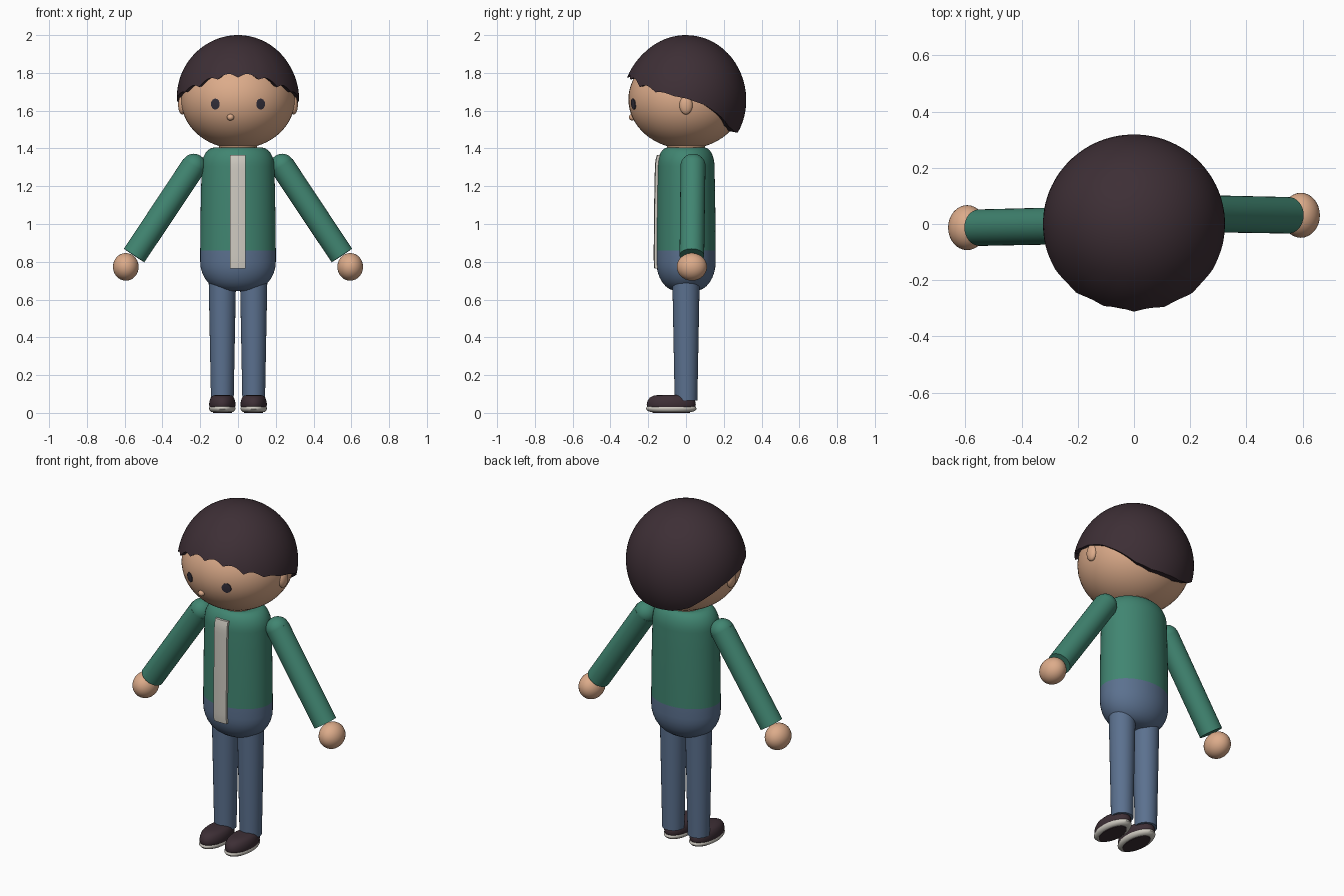
import bpy, bmesh, math
from mathutils import Vector

if "Cube" in bpy.data.objects:
    bpy.data.objects.remove(bpy.data.objects["Cube"])


def material(name, rgb):
    m = bpy.data.materials.new(name)
    m.diffuse_color = (*rgb, 1)
    m.use_nodes = True
    m.node_tree.nodes["Principled BSDF"].inputs["Base Color"].default_value = m.diffuse_color
    return m


SKIN = material("skin", (0.72, 0.41, 0.255))
HAIR = material("dark_brown", (0.047, 0.028, 0.036))
GREEN = material("green_knit", (0.052, 0.235, 0.165))
DENIM = material("denim_blue", (0.105, 0.165, 0.275))
GREY = material("light_grey", (0.62, 0.59, 0.53))
EYE = material("eye_dark", (0.035, 0.03, 0.045))


def finish(name, bm, *mats):
    bmesh.ops.recalc_face_normals(bm, faces=bm.faces)
    me = bpy.data.meshes.new(name)
    bm.to_mesh(me)
    bm.free()
    ob = bpy.data.objects.new(name, me)
    bpy.context.collection.objects.link(ob)
    for m in mats:
        me.materials.append(m)
    bpy.ops.object.select_all(action='DESELECT')
    bpy.context.view_layer.objects.active = ob
    ob.select_set(True)
    bpy.ops.object.shade_smooth_by_angle(angle=math.radians(40))
    return ob


def ball(name, centre, radii, mat, seg=32, rings=20):
    bm = bmesh.new()
    bmesh.ops.create_uvsphere(bm, u_segments=seg, v_segments=rings, radius=1)
    for v in bm.verts:
        v.co = Vector(c + r * k for c, r, k in zip(centre, radii, v.co))
    return finish(name, bm, mat)


def skin_rings(bm, rings, cap_start=True, cap_end=True):
    """Join closed loops of points into a surface."""
    loops = [[bm.verts.new(p) for p in ring] for ring in rings]
    n = len(loops[0])
    for a, b in zip(loops, loops[1:]):
        for i in range(n):
            j = (i + 1) % n
            bm.faces.new((a[i], a[j], b[j], b[i]))
    if cap_start:
        bm.faces.new(loops[0])
    if cap_end:
        bm.faces.new(loops[-1])
    return loops


def turned(name, cx, cy, rx, ry, profile, *mats, seg=40):
    """Elliptical lathe: profile holds (scale, z)."""
    bm = bmesh.new()
    angles = [2 * math.pi * i / seg for i in range(seg)]
    skin_rings(bm, [[(cx + rx * s * math.cos(a), cy + ry * s * math.sin(a), z)
                     for a in angles] for s, z in profile])
    return finish(name, bm, *mats)


def limb(name, start, end, r0, r1, mat):
    a, b = Vector(start), Vector(end)
    rot = (b - a).to_track_quat('Z', 'Y')
    bm = bmesh.new()
    skin_rings(bm, [[p + rot @ Vector((r * math.cos(t), r * math.sin(t), 0))
                     for t in (2 * math.pi * i / 32 for i in range(32))]
                    for p, r in ((a, r0), (b, r1))])
    return finish(name, bm, mat)


def lerp_table(table, x):
    for (x0, y0), (x1, y1) in zip(table, table[1:]):
        if x <= x1:
            return y0 + (y1 - y0) * (x - x0) / (x1 - x0)
    return table[-1][1]


# Head, ears, nose
HC, HR = (0, 0, 1.66), (0.302, 0.305, 0.262)
ball("head", HC, HR, SKIN, 48, 32)
for side, word in ((-1, "left"), (1, "right")):
    ball(word + "_ear", (side * 0.295, 0, 1.63), (0.022, 0.035, 0.05), SKIN)
ball("nose", (-0.04, -0.285, 1.565), (0.019, 0.017, 0.017), SKIN, 16, 10)

# Eyes: thin oval plates that follow the face
for side, word in ((-1, "left"), (1, "right")):
    bm = bmesh.new()
    rings = []
    for s in (1.0, 0.66, 0.33):
        ring = []
        for i in range(20):
            t = 2 * math.pi * i / 20
            x = side * 0.12 + 0.023 * s * math.cos(t)
            z = 1.635 + 0.029 * s * math.sin(t)
            y = -HR[1] * math.sqrt(1 - (x / HR[0]) ** 2 - ((z - HC[2]) / HR[2]) ** 2)
            ring.append((x, y - 0.004, z))
        rings.append(ring)
    rings.insert(0, [(x, y + 0.008, z) for x, y, z in rings[0]])
    skin_rings(bm, rings)
    finish(word + "_eye", bm, EYE)

# Hair: cap with a scalloped fringe in front and a low nape
HEM = [(0, 1.775), (20, 1.765), (40, 1.725), (65, 1.69), (90, 1.665),
       (108, 1.63), (125, 1.575), (142, 1.515), (160, 1.487), (180, 1.483)]
N, ROWS = 144, 22
bm = bmesh.new()
grid = [[] for _ in range(ROWS + 1)]
for i in range(N):
    phi = 2 * math.pi * i / N
    deg = math.degrees(min(phi, 2 * math.pi - phi))
    front = max(0, 1 - deg / 85)
    hem = lerp_table(HEM, deg) + 0.024 * min(1, front * 2) * abs(math.sin(9 * phi))
    low = math.acos((hem - 1.66) / 0.34)
    for r in range(ROWS):
        th = low * (1 - r / ROWS)
        flare = 1 + 0.035 * front * max(0, 1 - r / 9)
        lump = 1 + 0.012 * math.sin(3 * phi + 0.6) * math.sin(th) * math.sin(2 * th)
        k = math.sin(th) * flare * lump
        p = (0.324 * k * math.sin(phi), -0.319 * k * math.cos(phi),
             1.66 + 0.34 * math.cos(th))
        if r == 0:
            grid[0].append((p[0] * 0.78, p[1] * 0.78, p[2] + 0.012))
        grid[r + 1].append(p)
loops = skin_rings(bm, grid, False, False)
top = bm.verts.new((0, 0, 2.0))
for i in range(N):
    bm.faces.new((loops[-1][i], loops[-1][(i + 1) % N], top))
finish("hair", bm, HAIR)

# Torso: jumper above, trouser seat below
quarter = [math.pi / 2 * i / 8 for i in range(9)]
TORSO = [(0.3 + 0.7 * math.sin(a), 0.80 - 0.155 * math.cos(a)) for a in quarter]
TORSO += [(1.0, 0.86), (0.99, 1.05), (0.975, 1.2)]
TORSO += [(0.62 + 0.34 * math.cos(a), 1.305 + 0.1 * math.sin(a)) for a in quarter]
torso = turned("torso", 0, 0, 0.2, 0.157, TORSO, GREEN, DENIM, seg=56)
for f in torso.data.polygons:
    f.material_index = int(f.center.z < 0.86)
turned("neck", 0, 0, 0.1, 0.1, [(1, 1.38), (1, 1.43)], SKIN)

# Front strip following the chest
bm = bmesh.new()
by_height = [(z, s) for s, z in TORSO]
rings = []
for i in range(25):
    z = 0.765 + 0.6 * i / 24
    y = lambda x: -0.157 * lerp_table(by_height, z) * math.sqrt(1 - (x / 0.2) ** 2)
    xs = [-0.043, -0.022, 0, 0.022, 0.04]
    rings.append([(x, y(x) - 0.014, z) for x in xs] +
                 [(x, y(x) + 0.004, z) for x in reversed(xs)])
skin_rings(bm, rings)
finish("front_strip", bm, GREY)

# Arms, hands, legs, shoes
for side, word, ya, yh in ((-1, "left", -0.006, -0.013), (1, "right", 0.037, 0.031)):
    shoulder = (side * 0.234, ya, 1.308)
    ball(word + "_shoulder", shoulder, (0.064, 0.066, 0.064), GREEN)
    limb(word + "_sleeve", shoulder, (side * 0.55, yh, 0.833), 0.066, 0.065, GREEN)
    ball(word + "_hand", (side * 0.594, yh, 0.773), (0.068, 0.08, 0.073), SKIN)

    x = side * 0.083
    limb(word + "_leg", (x, 0, 0.74), (x, 0, 0.066), 0.073, 0.06, DENIM)
    turned(word + "_shoe", x, -0.078, 0.07, 0.13,
           [(0.9, 0.02), (0.97, 0.03), (1.0, 0.045), (0.97, 0.063), (0.88, 0.08),
            (0.72, 0.091), (0.45, 0.096)], HAIR)
    turned(word + "_sole", x, -0.078, 0.07, 0.133,
           [(0.8, 0.004), (0.93, 0.01), (1.0, 0.02), (1.0, 0.026), (0.95, 0.034)], GREY)
    turned(word + "_tread", x, -0.078, 0.05, 0.1, [(1, 0.0), (1, 0.008)], HAIR)
